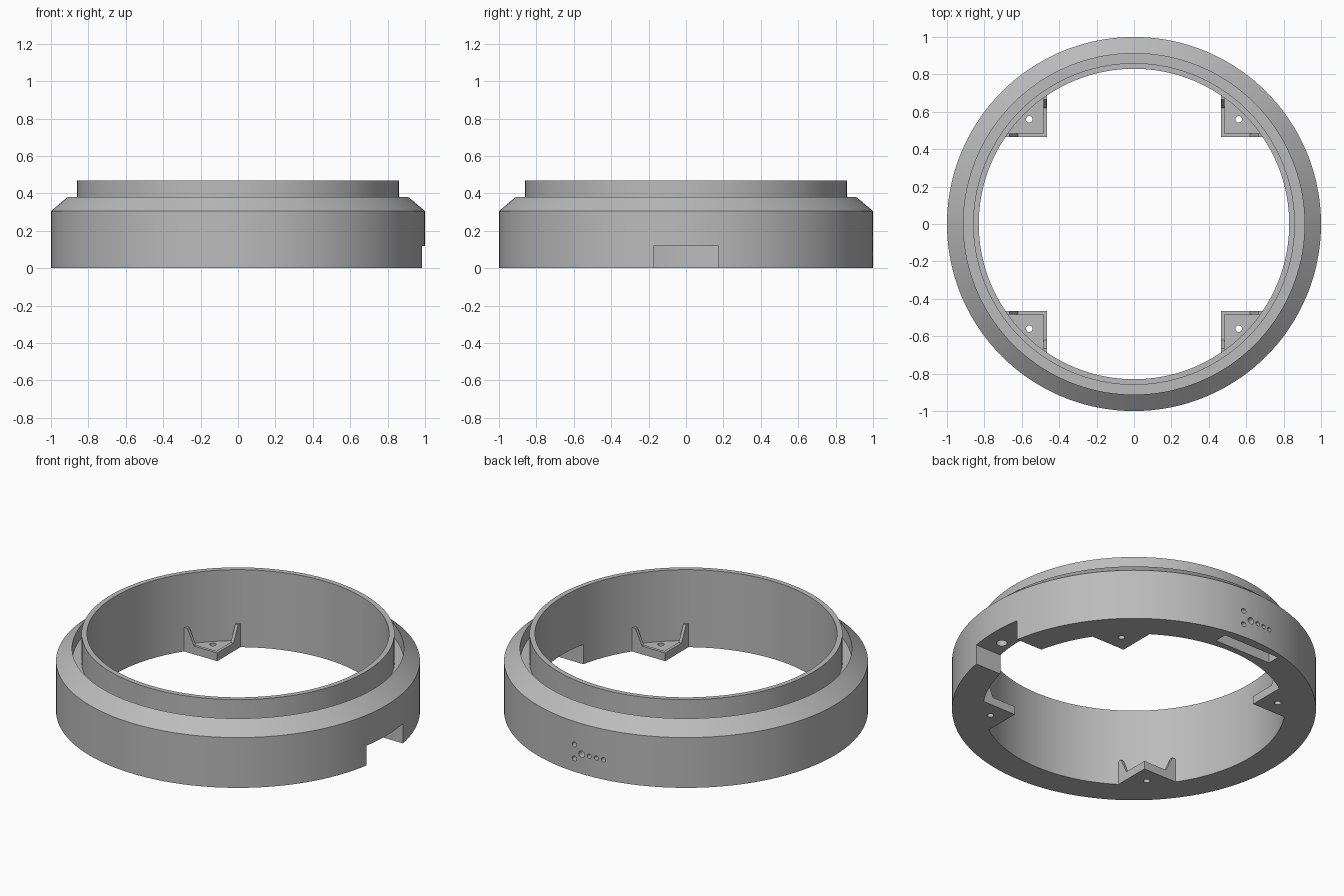
import bpy
import bmesh
from math import pi, radians
from mathutils import Matrix, Vector

cube = bpy.data.objects.get("Cube")
if cube:
    bpy.data.objects.remove(cube, do_unlink=True)

grey = bpy.data.materials.new("plain grey")
grey.use_nodes = True
colour = (0.5, 0.5, 0.5, 1)
grey.diffuse_color = colour
grey.node_tree.nodes["Principled BSDF"].inputs["Base Color"].default_value = colour


def make_object(name, bm):
    bmesh.ops.recalc_face_normals(bm, faces=bm.faces)
    mesh = bpy.data.meshes.new(name)
    bm.to_mesh(mesh)
    bm.free()
    mesh.materials.append(grey)
    obj = bpy.data.objects.new(name, mesh)
    bpy.context.collection.objects.link(obj)
    return obj


def lathe(name, profile, steps=144):
    bm = bmesh.new()
    verts = [bm.verts.new((r, 0, z)) for r, z in profile]
    edges = [bm.edges.new((a, b)) for a, b in zip(verts, verts[1:] + verts[:1])]
    bmesh.ops.spin(bm, geom=verts + edges, cent=(0, 0, 0), axis=(0, 0, 1),
                   angle=2 * pi, steps=steps, use_merge=True)
    bmesh.ops.remove_doubles(bm, verts=bm.verts, dist=0.0001)
    return make_object(name, bm)


def prism(name, points, offset):
    bm = bmesh.new()
    face = bm.faces.new([bm.verts.new(p) for p in points])
    result = bmesh.ops.extrude_face_region(bm, geom=[face])
    moved = [v for v in result["geom"] if isinstance(v, bmesh.types.BMVert)]
    bmesh.ops.translate(bm, verts=moved, vec=offset)
    return make_object(name, bm)


def box(name, low, high):
    (x0, y0, z0), (x1, y1, z1) = low, high
    base = [(x0, y0, z0), (x1, y0, z0), (x1, y1, z0), (x0, y1, z0)]
    return prism(name, base, (0, 0, z1 - z0))


def rod(name, centre, radius, depth, axis="Z"):
    bm = bmesh.new()
    turn = Matrix.Rotation(radians(90), 4, "X") if axis == "Y" else Matrix()
    bmesh.ops.create_cone(bm, cap_ends=True, segments=24, radius1=radius,
                          radius2=radius, depth=depth,
                          matrix=Matrix.Translation(Vector(centre)) @ turn)
    return make_object(name, bm)


def activate(obj):
    bpy.ops.object.select_all(action="DESELECT")
    obj.select_set(True)
    bpy.context.view_layer.objects.active = obj


def combine(target, tool, operation="DIFFERENCE"):
    mod = target.modifiers.new("combine", "BOOLEAN")
    mod.operation = operation
    mod.solver = "EXACT"
    mod.object = tool
    activate(target)
    bpy.ops.object.modifier_apply(modifier=mod.name)
    bpy.data.objects.remove(tool, do_unlink=True)


# Round housing with a bevelled shoulder, groove and raised collar
housing = lathe("ring_housing", [
    (0.83, 0), (1, 0), (1, 0.305), (0.912, 0.38),
    (0.912, 0.3), (0.86, 0.3), (0.86, 0.47), (0.83, 0.47)])

# Side notch with a blind hole in its ceiling
combine(housing, box("notch_cutter", (0.7, -0.175, -0.1), (1.1, 0.175, 0.12)))
combine(housing, rod("notch_hole_cutter", (0.89, -0.07, 0.15), 0.03, 0.16))

# Pocket under the back with a row of holes through the outer wall
combine(housing, box("pocket_cutter", (-0.24, 0.868, -0.1), (0.14, 0.945, 0.22)))
holes = [(0.05, 0.165, 0.015), (0.05, 0.08, 0.015), (0, 0.12, 0.02),
         (-0.05, 0.12, 0.013), (-0.095, 0.12, 0.013), (-0.14, 0.12, 0.013)]
for x, z, radius in holes:
    combine(housing, rod("back_hole_cutter", (x, 1, z), radius, 0.2, "Y"))

# Four inner corner brackets: drilled plate with two sloped side fins
near, far, fin = 0.465, 0.7, 0.018
side = [(near, 0), (far, 0), (far, 0.145), (0.665, 0.145), (0.62, 0.05), (near, 0.05)]
for name, sx, sy in [("back_left", 1, 1), ("back_right", -1, 1),
                     ("front_left", 1, -1), ("front_right", -1, -1)]:
    plan = [(near, near), (far, near), (0.6, 0.6), (near, far)]
    plate = prism(name + "_bracket", [(sx * x, sy * y, 0) for x, y in plan], (0, 0, 0.04))
    fin_x = prism("fin", [(sx * a, sy * near, z) for a, z in side], (0, sy * fin, 0))
    fin_y = prism("fin", [(sx * near, sy * a, z) for a, z in side], (sx * fin, 0, 0))
    combine(plate, fin_x, "UNION")
    combine(plate, fin_y, "UNION")
    combine(plate, rod("screw_cutter", (sx * 0.56, sy * 0.56, 0), 0.018, 0.3))
    activate(plate)
    bpy.ops.object.shade_smooth_by_angle(angle=radians(30))

activate(housing)
bpy.ops.object.shade_smooth_by_angle(angle=radians(30))
